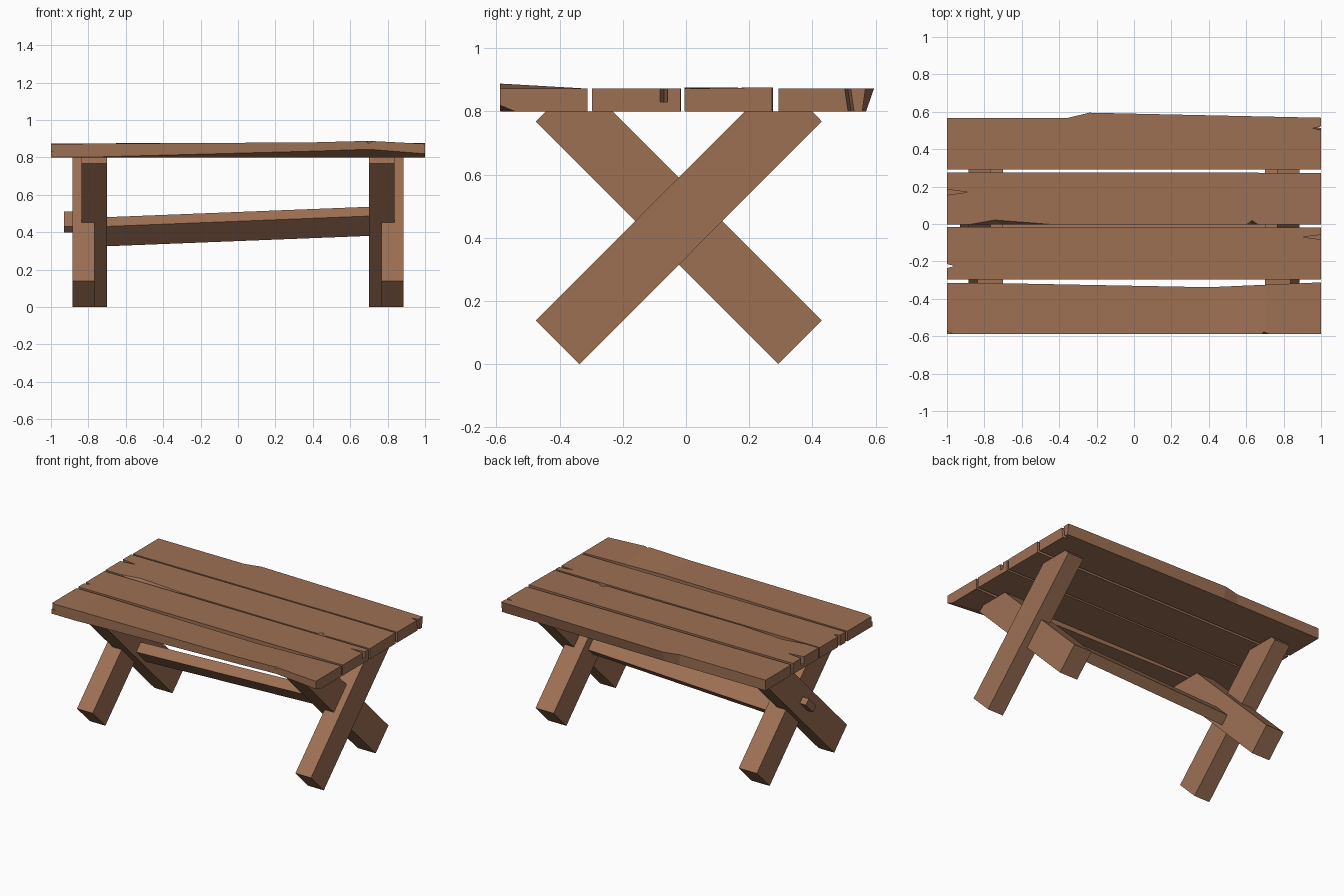
import bpy, bmesh, math
from mathutils import Vector

if "Cube" in bpy.data.objects:
    bpy.data.objects.remove(bpy.data.objects["Cube"])

wood = bpy.data.materials.new("brown wood")
wood.diffuse_color = (0.34, 0.162, 0.088, 1)
wood.use_nodes = True
wood.node_tree.nodes["Principled BSDF"].inputs["Base Color"].default_value = wood.diffuse_color


def make(name, bm):
    bmesh.ops.recalc_face_normals(bm, faces=bm.faces)
    mesh = bpy.data.meshes.new(name)
    bm.to_mesh(mesh)
    bm.free()
    mesh.materials.append(wood)
    ob = bpy.data.objects.new(name, mesh)
    bpy.context.collection.objects.link(ob)
    return ob


def loft(name, sections):
    """Skin a run of (x, [(y, z), ...]) sections and cap both ends."""
    bm = bmesh.new()
    rings = [[bm.verts.new((x, y, z)) for y, z in pts] for x, pts in sections]
    n = len(rings[0])
    for a, b in zip(rings, rings[1:]):
        for i in range(n):
            j = (i + 1) % n
            bm.faces.new((a[i], a[j], b[j], b[i]))
    bm.faces.new(rings[0])
    bm.faces.new(rings[-1])
    return make(name, bm)


def plank(name, stations):
    """Stations: x, front y, back y, front top z, back top z, front bevel, back lean."""
    return loft(name, [(x, [(f + 2.5 * c + 0.001, 0.8), (b - lean, 0.8), (b, zb),
                            (f, zf), (f, 0.801 + c)])
                       for x, f, b, zf, zb, c, lean in stations])


def chip(target, points):
    """Cut the convex hull of the points out of a plank."""
    bm = bmesh.new()
    for p in points:
        bm.verts.new(p)
    bmesh.ops.convex_hull(bm, input=bm.verts)
    cutter = make("chip_cutter", bm)
    cutter.hide_render = True
    mod = target.modifiers.new("chip", 'BOOLEAN')
    mod.operation, mod.object, mod.solver = 'DIFFERENCE', cutter, 'EXACT'
    bpy.context.view_layer.objects.active = target
    bpy.ops.object.modifier_apply(modifier=mod.name)
    bpy.data.objects.remove(cutter)


def split(target, x_in, x_out, y, w, z0, z1, skew=0.0):
    """Wedge-shaped crack running in from a plank end."""
    chip(target, [p for z, s in ((z0, skew), (z1, 0)) for p in
                  ((x_in, y + s, z), (x_out, y - w + s, z), (x_out, y + w + s, z))])


# Tabletop planks, front to back
front = plank("front_plank", [
    (-1, -0.588, -0.315, 0.87, 0.87, 0, 0), (-0.8, -0.588, -0.315, 0.873, 0.87, 0, 0),
    (0.4, -0.588, -0.338, 0.88, 0.87, 0.032, 0), (0.7, -0.588, -0.325, 0.888, 0.872, 0.042, 0),
    (1, -0.588, -0.312, 0.872, 0.872, 0.018, 0)])
mid_front = plank("middle_front_plank", [
    (-1, -0.297, -0.016, 0.872, 0.872, 0, 0), (-0.3, -0.297, -0.016, 0.872, 0.872, 0, 0),
    (1, -0.297, -0.018, 0.872, 0.872, 0, 0)])
mid_back = plank("middle_back_plank", [
    (-1, -0.004, 0.275, 0.875, 0.875, 0, 0), (0.5, -0.004, 0.275, 0.87, 0.876, 0, 0),
    (1, -0.004, 0.272, 0.872, 0.876, 0, 0)])
back = plank("back_plank", [
    (-1, 0.292, 0.568, 0.872, 0.872, 0, 0), (-0.35, 0.292, 0.568, 0.872, 0.872, 0, 0),
    (-0.24, 0.292, 0.595, 0.872, 0.872, 0, 0.025), (1, 0.292, 0.568, 0.872, 0.872, 0, 0.01)])

# Cracks and chipped edges
split(front, -0.9, -1.2, -0.62, 0.14, 0.83, 0.95)
split(mid_front, 0.9, 1.05, -0.07, 0.018, 0.83, 0.95)
split(mid_front, -0.96, -1.05, -0.225, 0.025, 0.75, 0.95)
split(mid_back, -0.89, -1.05, 0.17, 0.022, 0.825, 0.95)
split(back, 0.955, 1.05, 0.5, 0.02, 0.75, 0.95, 0.03)
chip(mid_back, [(0.58, -0.01, 0.89), (0.69, -0.01, 0.89), (0.63, 0.03, 0.89), (0.63, -0.01, 0.82)])
chip(mid_back, [(-0.95, -0.01, 0.88), (-0.28, -0.01, 0.88), (-0.75, 0.025, 0.88), (-0.7, -0.01, 0.83)])
chip(front, [(0.66, -0.6, 0.9), (0.78, -0.6, 0.9), (0.69, -0.565, 0.9), (0.7, -0.6, 0.86)])

# Crossed legs: outer rises to the back, inner rises to the front
outer = [(-0.475, 0.138), (-0.337, 0), (0.43, 0.768), (0.4, 0.8), (0.187, 0.8)]
inner = [(0.43, 0.138), (0.292, 0), (-0.475, 0.768), (-0.443, 0.8), (-0.232, 0.8)]
for side, s in (("left", -1), ("right", 1)):
    loft(side + "_outer_leg", [(s * 0.767, outer), (s * 0.885, outer)])
    loft(side + "_inner_leg", [(s * 0.7, inner), (s * 0.837, inner)])


def diamond(y, z, a, b):
    """Rectangle a by b turned 45 degrees."""
    k = math.sqrt(0.5) / 2
    return [(y + k * (i * a + j * b), z + k * (i * a - j * b))
            for i, j in ((-1, -1), (1, -1), (1, 1), (-1, 1))]


# Sloping stretcher between the leg crossings, and the peg through the left one
loft("stretcher", [(-0.76, diamond(-0.022, 0.4, 0.07, 0.15)),
                   (0.76, diamond(-0.022, 0.46, 0.07, 0.15))])
loft("peg", [(-0.93, diamond(-0.022, 0.455, 0.113, 0.045)),
             (-0.7, diamond(-0.022, 0.455, 0.113, 0.045))])
